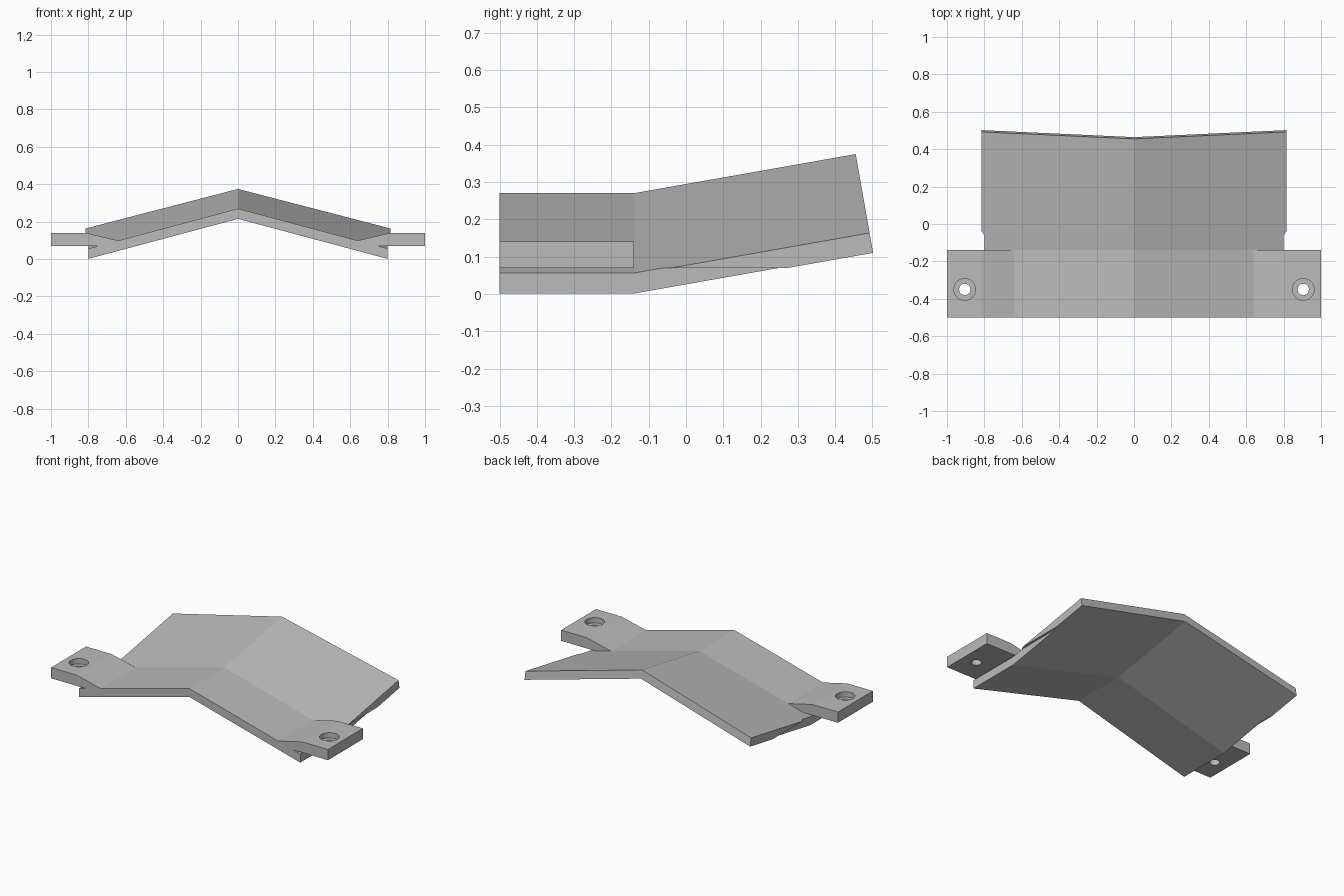
import bpy, bmesh, math

if "Cube" in bpy.data.objects:
    bpy.data.objects.remove(bpy.data.objects["Cube"])

grey = bpy.data.materials.new("light_grey")
grey.use_nodes = True
colour = (0.5, 0.5, 0.5, 1)
grey.diffuse_color = colour
grey.node_tree.nodes["Principled BSDF"].inputs["Base Color"].default_value = colour


def loft(name, sections):
    """Solid skinned through matching closed sections, with capped ends."""
    bm = bmesh.new()
    rings = [[bm.verts.new(p) for p in s] for s in sections]
    n = len(rings[0])
    for a, b in zip(rings, rings[1:]):
        for i in range(n):
            j = (i + 1) % n
            bm.faces.new((a[i], a[j], b[j], b[i]))
    bm.faces.new(rings[0])
    bm.faces.new(rings[-1])
    bmesh.ops.recalc_face_normals(bm, faces=bm.faces)
    mesh = bpy.data.meshes.new(name)
    bm.to_mesh(mesh)
    bm.free()
    mesh.materials.append(grey)
    obj = bpy.data.objects.new(name, mesh)
    bpy.context.collection.objects.link(obj)
    return obj


def boolean(target, other, operation):
    """Apply a boolean and discard the helper."""
    bpy.context.view_layer.objects.active = target
    mod = target.modifiers.new("join", 'BOOLEAN')
    mod.operation = operation
    mod.solver = 'EXACT'
    mod.object = other
    bpy.ops.object.modifier_apply(modifier=mod.name)
    bpy.data.objects.remove(other)


def disc(x, y, radius, z0, z1, sides):
    ring = [(x + radius * math.cos(math.tau * i / sides),
             y + radius * math.sin(math.tau * i / sides)) for i in range(sides)]
    return loft("hole_cutter", [[(*p, z) for p in ring] for z in (z0, z1)])


# Ridged plate: level front, rear tilted upwards with a square-cut end
FRONT, BEND, HALF = -0.5, -0.14, 0.815
RISE = math.tan(math.radians(10))
SLOPE = 0.2675


def tilted_end(x, z):
    y = (0.455 + RISE * (0.375 - z + RISE * BEND)) / (1 + RISE ** 2)
    return (x, y, z + RISE * (y - BEND))


top, low = 0.27, 0.215
chevron = [(-HALF, top - SLOPE * HALF), (0, top), (HALF, top - SLOPE * HALF),
           (HALF, low - SLOPE * HALF), (0, low), (-HALF, low - SLOPE * HALF)]
plate = loft("ridged_plate", [
    [(x, FRONT, z) for x, z in chevron],
    [(x, BEND, z) for x, z in chevron],
    [tilted_end(x, z) for x, z in chevron]])

# Trimmed lower sides, then mounting tabs with counterbored screw holes
trim = [(0.8, -0.2), (1.1, -0.2), (1.1, 0.07), (0.8, 0.07)]
tab = [(0.64, 0.099), (0.815, 0.14), (1, 0.14), (1, 0.07), (0.68, 0.07)]
for side in (-1, 1):
    boolean(plate, loft("side_trim", [[(side * x, y, z) for x, z in trim]
                                      for y in (-0.6, 0.6)]), 'DIFFERENCE')
    boolean(plate, loft("mounting_tab", [[(side * x, y, z) for x, z in tab]
                                         for y in (FRONT, BEND)]), 'UNION')
    boolean(plate, disc(side * 0.905, -0.35, 0.058, 0.105, 0.2, 40), 'DIFFERENCE')
    boolean(plate, disc(side * 0.905, -0.35, 0.031, 0.0, 0.2, 12), 'DIFFERENCE')
